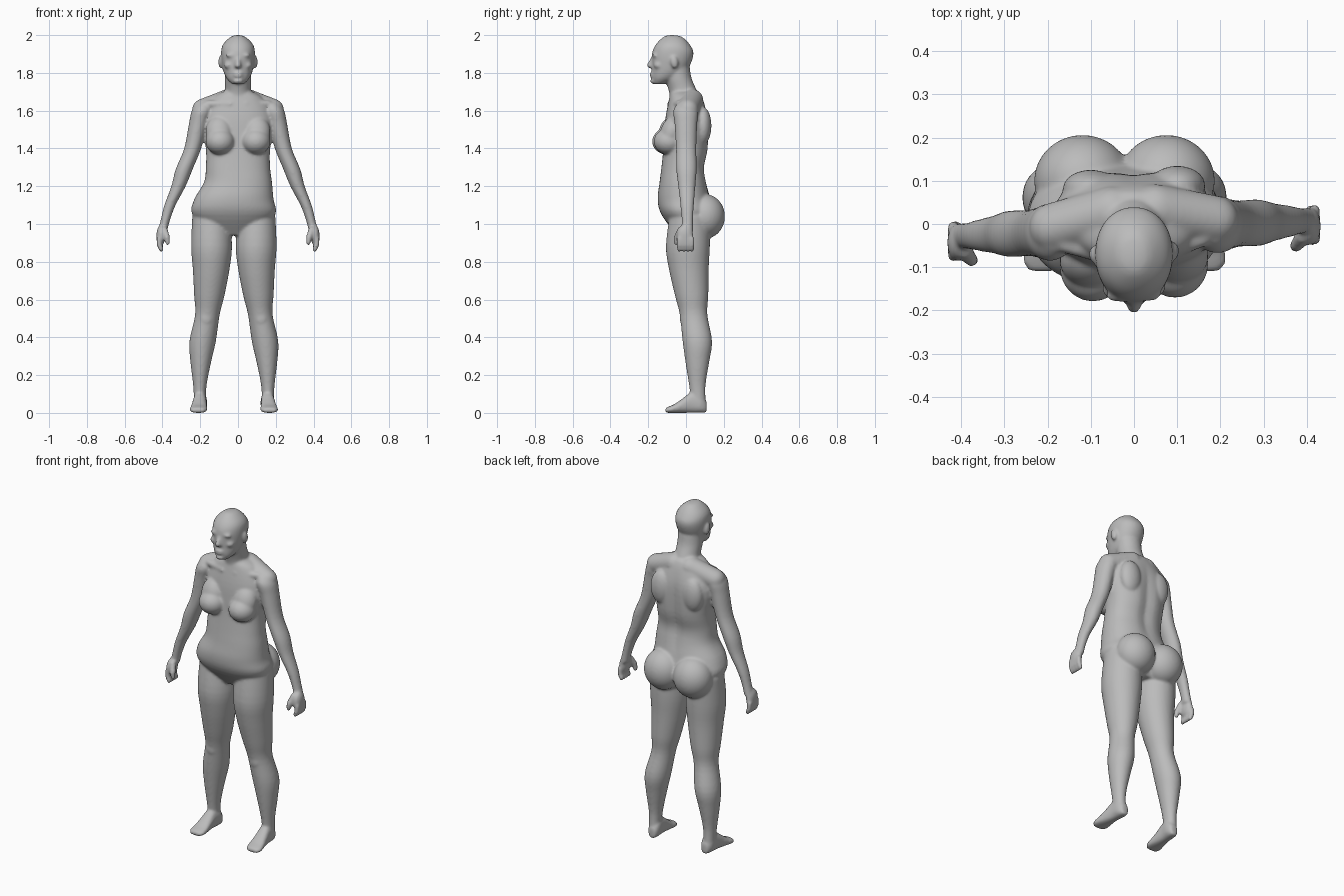
import bpy
import bmesh
import math
from mathutils import Matrix, Vector

if "Cube" in bpy.data.objects:
    bpy.data.objects.remove(bpy.data.objects["Cube"])

bm = bmesh.new()
HIP_SHIFT = -.022
SHOULDER_TURN = .045


def spot(side, x, y, z):
    """Place a point on one side of the body in its relaxed stance."""
    upper_body = z > 1.2 or x > .25
    if upper_body:
        return Vector((side * x, y + SHOULDER_TURN * side * x, z))
    return Vector((side * x + HIP_SHIFT, y, z))


def smooth_sections(sections, steps=4):
    """Catmull-Rom interpolation between neighbouring cross-sections."""
    points = [Vector(section) for section in sections]
    points = [points[0]] + points + [points[-1]]
    result = []
    for a, b, c, d in zip(points, points[1:], points[2:], points[3:]):
        for step in range(steps):
            t = step / steps
            slope_in, slope_out = (c - a) / 2, (d - b) / 2
            blend = t * t * (3 - 2 * t)
            result.append(b.lerp(c, blend)
                          + slope_in * t * (1 - t) ** 2
                          - slope_out * t * t * (1 - t))
    return result + [points[-1]]


def section(center, half_width, half_depth):
    return (*center, half_width, half_depth)


def loft(sections, power=2.0, along_y=False, segments=48):
    """Closed skin over rounded cross-sections; returns its vertices."""
    rings = []
    for x, y, z, width, depth in smooth_sections(sections):
        ring = []
        for k in range(segments):
            angle = math.tau * k / segments
            c, s = math.cos(angle), math.sin(angle)
            u = width * math.copysign(abs(c) ** (2 / power), c)
            v = depth * math.copysign(abs(s) ** (2 / power), s)
            offset = Vector((u, 0, v)) if along_y else Vector((u, v, 0))
            ring.append(bm.verts.new(Vector((x, y, z)) + offset))
        rings.append(ring)
    for low, high in zip(rings, rings[1:]):
        for k in range(segments):
            n = (k + 1) % segments
            bm.faces.new((low[k], low[n], high[n], high[k]))
    bm.faces.new(rings[0])
    bm.faces.new(rings[-1])
    return [vert for ring in rings for vert in ring]


def trunk(rows, power):
    """Central part from rows of height, half width, front and back."""
    return loft([section(spot(0, 0, (front + back) / 2, z), width, (back - front) / 2)
                 for z, width, front, back in rows], power)


def blob(center, radii, tilt=0.0):
    """Ellipsoid tilted about the x axis."""
    matrix = (Matrix.Translation(center) @ Matrix.Rotation(tilt, 4, 'X')
              @ Matrix.Diagonal((*radii, 1)))
    bmesh.ops.create_icosphere(bm, subdivisions=4, radius=1, matrix=matrix)


def capsule(start, end, start_radius, end_radius):
    """Tapered rod with round ends."""
    axis = end - start
    turn = axis.to_track_quat('Z', 'Y').to_matrix().to_4x4()
    bmesh.ops.create_cone(bm, cap_ends=True, segments=24, radius1=start_radius,
                          radius2=end_radius, depth=axis.length,
                          matrix=Matrix.Translation((start + end) / 2) @ turn)
    for point, radius in ((start, start_radius), (end, end_radius)):
        bmesh.ops.create_icosphere(bm, subdivisions=3, radius=radius,
                                   matrix=Matrix.Translation(point))


def build_torso():
    verts = trunk([(.94, .13, -.05, .09), (1.05, .22, -.13, .14), (1.13, .21, -.15, .13),
                   (1.22, .18, -.14, .11), (1.3, .17, -.13, .1), (1.4, .17, -.12, .12),
                   (1.55, .19, -.11, .12), (1.66, .14, -.09, .09), (1.7, .08, -.08, .07)],
                  power=2.3)
    # Spine groove
    for vert in verts:
        x, y, z = vert.co
        if y > .04 and 1.1 < z < 1.65:
            fade = math.sin(math.pi * (z - 1.1) / .55)
            vert.co.y -= .015 * fade * math.exp(-(x / .035) ** 2)


def build_head():
    # Neck
    trunk([(1.62, .09, -.08, .09), (1.7, .07, -.09, .06), (1.77, .07, -.11, .03),
           (1.83, .07, -.11, .02)], power=2)
    # Skull and jaw
    trunk([(1.74, .03, -.17, -.12), (1.77, .06, -.18, -.05), (1.82, .08, -.18, .01),
           (1.9, .09, -.18, .04), (1.95, .08, -.16, .02), (1.99, .04, -.12, -.02),
           (2, .01, -.09, -.06)], power=2.1)
    # Nose, lips and chin
    capsule(spot(0, 0, -.175, 1.875), spot(0, 0, -.193, 1.84), .012, .015)
    for z in (1.782, 1.797):
        blob(spot(0, 0, -.18, z), (.026, .012, .007))
    blob(spot(0, 0, -.172, 1.757), (.026, .018, .016))


def build_features(side):
    # Brow, cheek, nostril and ear
    blob(spot(side, .034, -.163, 1.893), (.032, .018, .011))
    blob(spot(side, .048, -.147, 1.84), (.026, .026, .02))
    blob(spot(side, .012, -.183, 1.835), (.009, .012, .009))
    blob(spot(side, .092, -.066, 1.857), (.013, .02, .034), tilt=.2)
    # Shoulder, collar and shoulder blade
    capsule(spot(side, .05, .03, 1.655), spot(side, .185, 0, 1.605), .06, .058)
    capsule(spot(side, .04, -.08, 1.635), spot(side, .16, -.04, 1.635), .018, .02)
    blob(spot(side, .1, .085, 1.52), (.065, .045, .1))
    # Chest and seat
    blob(spot(side, .095, -.095, 1.437), (.077, .08, .07))
    blob(spot(side, .1, -.08, 1.485), (.072, .06, .09), tilt=-.3)
    blob(spot(side, .097, .1, 1.04), (.112, .106, .118))


def build_leg(side):
    # Rows of height, centre x, centre y and radius
    rows = [(.02, .18, .07, .03), (.14, .18, .06, .035), (.27, .175, .06, .055),
            (.38, .165, .06, .07), (.52, .14, .04, .065), (.62, .13, .03, .08),
            (.76, .12, .015, .097), (.88, .118, .01, .108), (1.04, .12, .02, .1)]
    loft([section(spot(side, x, y, z), r, r + .008) for z, x, y, r in rows])
    # Kneecap
    blob(spot(side, .145, 0, .5), (.04, .033, .05))
    # Foot: rows of position, half width and top height over a flat sole
    foot = [(.11, .02, .06), (.08, .035, .1), (.03, .035, .11), (-.02, .04, .075),
            (-.06, .046, .047), (-.09, .046, .034), (-.11, .03, .025)]
    loft([section(spot(side, .182 - .07 * y, y, top / 2), width, top / 2)
          for y, width, top in foot], power=2.4, along_y=True)


def build_arm(side):
    # Rows of height, centre x and radius
    rows = [(1.64, .18, .035), (1.6, .19, .055), (1.53, .21, .05), (1.4, .24, .045),
            (1.29, .285, .045), (1.2, .315, .038), (1.1, .36, .03), (1.02, .385, .025),
            (.96, .4, .025)]
    loft([section(spot(side, x, -.01, z), r, r * 1.2) for z, x, r in rows])
    # Palm
    blob(spot(side, .408, -.024, .94), (.024, .044, .055))
    # Fingers
    for i in range(4):
        y = -.054 + i * .022
        knuckle = spot(side, .416, y, .89)
        capsule(spot(side, .418, y, .92), knuckle, .014, .014)
        capsule(knuckle, spot(side, .406, y, .865), .014, .013)
    # Thumb
    joint = spot(side, .376, -.066, .93)
    capsule(spot(side, .39, -.045, .97), joint, .018, .016)
    capsule(joint, spot(side, .372, -.068, .9), .016, .013)


build_torso()
build_head()
for side in (1, -1):
    build_features(side)
    build_leg(side)
    build_arm(side)

bmesh.ops.recalc_face_normals(bm, faces=bm.faces)
for face in bm.faces:
    face.smooth = True
mesh = bpy.data.meshes.new("body")
bm.to_mesh(mesh)
bm.free()
body = bpy.data.objects.new("body", mesh)
bpy.context.collection.objects.link(body)

# Fuse the parts into one skin and relax the joints
fuse = body.modifiers.new("fuse", 'REMESH')
fuse.mode = 'VOXEL'
fuse.voxel_size = .007
fuse.use_smooth_shade = True
relax = body.modifiers.new("relax", 'SMOOTH')
relax.factor = .5
relax.iterations = 9

# Plain grey clay
grey = bpy.data.materials.new("clay_grey")
grey.use_nodes = True
colour = (.5, .5, .5, 1)
grey.diffuse_color = colour
grey.node_tree.nodes["Principled BSDF"].inputs["Base Color"].default_value = colour
mesh.materials.append(grey)
